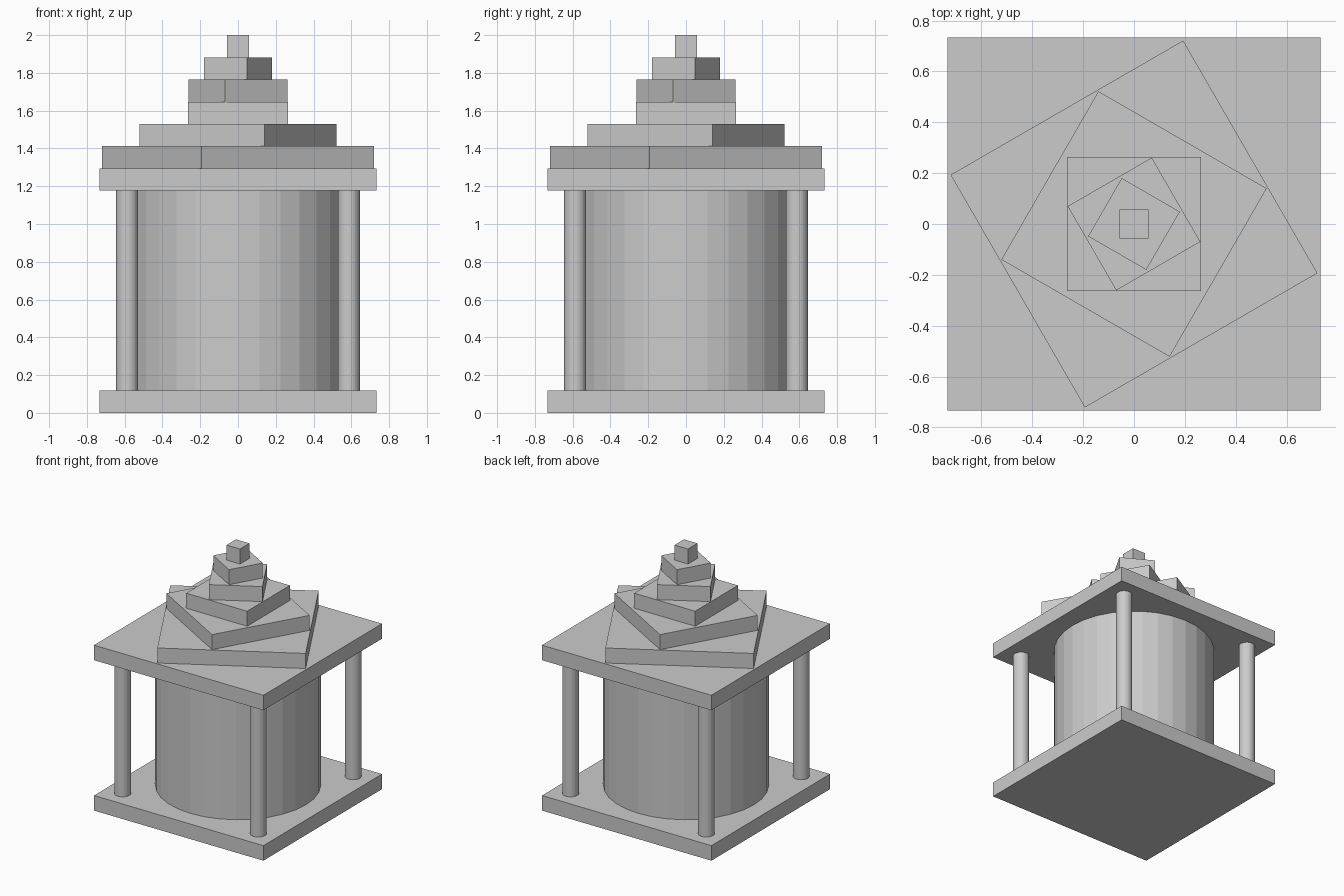
import bpy
from math import radians

if "Cube" in bpy.data.objects:
    bpy.data.objects.remove(bpy.data.objects["Cube"])

T = 2 / 17  # slab thickness


def slab(name, half, z, turn=0):
    bpy.ops.mesh.primitive_cube_add(size=1, location=(0, 0, z + T / 2),
                                    rotation=(0, 0, radians(turn)))
    ob = bpy.context.object
    ob.name = name
    ob.scale = (2 * half, 2 * half, T)


def column(name, r, x, y):
    bpy.ops.mesh.primitive_cylinder_add(vertices=32, radius=r, depth=9 * T,
                                        location=(x, y, 5.5 * T))
    bpy.context.object.name = name


# Base plate, central drum and corner posts
slab("base_plate", 0.733, 0)
column("central_drum", 0.587, 0, 0)
for sx, side in ((-1, "left"), (1, "right")):
    for sy, end in ((-1, "front"), (1, "back")):
        column(f"{end}_{side}_post", 0.0587, sx * 0.587, sy * 0.587)

# Roof plate and shrinking tiers, each turned a further 30 degrees
for i, half in enumerate((0.733, 0.528, 0.382, 0.264, 0.191, 0.132, 0.058)):
    slab("roof_plate" if i == 0 else f"roof_tier_{i}", half, (10 + i) * T, 30 * i % 90)
